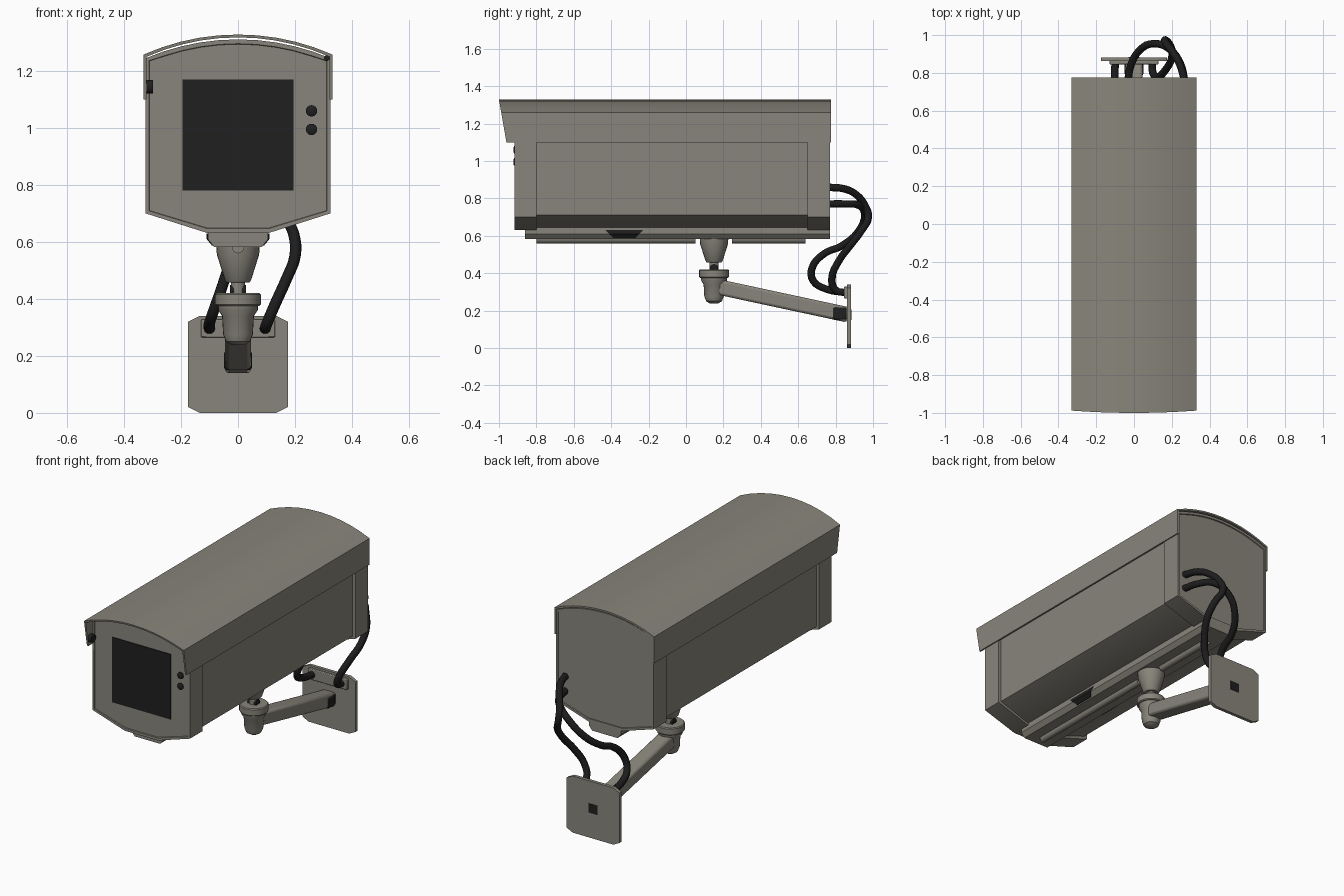
import bpy, bmesh, math
from mathutils import Vector, Matrix

if "Cube" in bpy.data.objects:
    bpy.data.objects.remove(bpy.data.objects["Cube"])


def material(name, rgb):
    m = bpy.data.materials.new(name)
    m.diffuse_color = (*rgb, 1)
    m.use_nodes = True
    m.node_tree.nodes["Principled BSDF"].inputs["Base Color"].default_value = m.diffuse_color
    return m


GREY = material("warm_grey_metal", (0.25, 0.235, 0.20))
BLACK = material("black_glass", (0.014, 0.014, 0.014))
RUBBER = material("black_rubber", (0.012, 0.012, 0.012))


def finish(name, bm, mat, bevel=0.0, angle=35):
    bmesh.ops.recalc_face_normals(bm, faces=bm.faces)
    me = bpy.data.meshes.new(name)
    bm.to_mesh(me)
    bm.free()
    me.materials.append(mat)
    ob = bpy.data.objects.new(name, me)
    bpy.context.collection.objects.link(ob)
    bpy.ops.object.select_all(action='DESELECT')
    ob.select_set(True)
    bpy.context.view_layer.objects.active = ob
    if bevel:
        b = ob.modifiers.new("bevel", 'BEVEL')
        b.width, b.segments, b.limit_method = bevel, 2, 'ANGLE'
    bpy.ops.object.shade_smooth_by_angle(angle=math.radians(angle))
    return ob


def prism_bm(pts, y0, y1):
    """Extrude an x-z outline from y0 to y1."""
    bm = bmesh.new()
    a = [bm.verts.new((x, y0, z)) for x, z in pts]
    b = [bm.verts.new((x, y1, z)) for x, z in pts]
    n = len(pts)
    ends = [bm.faces.new(a), bm.faces.new(b)]
    for i in range(n):
        bm.faces.new((a[i], a[(i + 1) % n], b[(i + 1) % n], b[i]))
    return bm, ends


def prism(name, pts, y0, y1, mat, bevel=0.0):
    return finish(name, prism_bm(pts, y0, y1)[0], mat, bevel)


def box(name, lo, hi, mat, bevel=0.0):
    return prism(name, [(lo[0], lo[2]), (hi[0], lo[2]), (hi[0], hi[2]), (lo[0], hi[2])],
                 lo[1], hi[1], mat, bevel)


def lathe(name, profile, at, mat, rot=None, seg=24):
    """Spin (radius, height) pairs about z, then rotate and place."""
    bm = bmesh.new()
    rings = []
    for r, z in profile:
        rings.append([bm.verts.new((r * math.cos(2 * math.pi * i / seg),
                                    r * math.sin(2 * math.pi * i / seg), z)) for i in range(seg)])
    for p, q in zip(rings, rings[1:]):
        for i in range(seg):
            j = (i + 1) % seg
            bm.faces.new((p[i], p[j], q[j], q[i]))
    bm.faces.new(rings[0])
    bm.faces.new(rings[-1])
    m = Matrix.Translation(at) @ (rot or Matrix())
    bmesh.ops.transform(bm, matrix=m, verts=bm.verts)
    return finish(name, bm, mat)


def arch(hw, spring, rise, n=10):
    """Arc points from +hw to -hw."""
    R = (hw * hw + rise * rise) / (2 * rise)
    t = math.asin(hw / R)
    return [(R * math.sin(t - 2 * t * i / n), spring + rise - R + R * math.cos(t - 2 * t * i / n))
            for i in range(n + 1)]


def shell_outline(hw, z_side, z_bottom):
    """Housing outline: flat bottom, sloped corners, arched top."""
    return [(-hw, z_side), (-0.11, z_bottom), (0.11, z_bottom), (hw, z_side)] + arch(hw, 1.245, 0.066)


ALONG_X = Matrix.Rotation(math.pi / 2, 4, 'Y')
ALONG_Y = Matrix.Rotation(math.pi / 2, 4, 'X')

# sun hood: thin arched shell with a raked front edge
outer = [(0.331, 1.10)] + arch(0.331, 1.258, 0.07) + [(-0.331, 1.10)]
inner = [(-0.321, 1.10)] + arch(0.321, 1.25, 0.068)[::-1] + [(0.321, 1.10)]
bm, _ = prism_bm(outer + inner, -1.0, 0.775)
for v in bm.verts:
    if v.co.y < 0:
        v.co.y = -1.0 + (1.328 - v.co.z) * 0.175
finish("sun_hood", bm, GREY)

# main housing between the end collars
prism("housing", shell_outline(0.306, 0.712, 0.645), -0.82, 0.67, GREY)

# end collars, each with a slightly recessed end face
for name, y0, y1, face in (("front_collar", -0.918, -0.80, 0), ("back_collar", 0.65, 0.77, 1)):
    bm, ends = prism_bm(shell_outline(0.324, 0.70, 0.632), y0, y1)
    bmesh.ops.recalc_face_normals(bm, faces=bm.faces)
    bmesh.ops.inset_region(bm, faces=[ends[face]], thickness=0.015, depth=0)
    bmesh.ops.inset_region(bm, faces=[ends[face]], thickness=0.002, depth=-0.006)
    finish(name, bm, GREY)

# window and sensor dots on the front
box("front_window", (-0.195, -0.917, 0.78), (0.195, -0.909, 1.17), BLACK)
for z in (1.06, 0.995):
    lathe("sensor_dot", [(0.02, -0.008), (0.02, 0.006), (0.012, 0.011)],
          (0.258, -0.912, z), BLACK, ALONG_Y, 16)

# hood screws
lathe("hood_screw", [(0.024, -0.012), (0.024, 0.012)], (-0.31, -0.945, 1.145), BLACK, ALONG_X, 12)
lathe("hood_pin", [(0.01, -0.005), (0.01, 0.005)], (0.312, -0.93, 1.245), BLACK, ALONG_Y, 10)

# underside rail, two bead strips and dark latches
prism("bottom_rail", [(-0.106, 0.65), (-0.106, 0.61), (-0.084, 0.583),
                      (0.084, 0.583), (0.106, 0.61), (0.106, 0.65)], -0.86, 0.77, GREY)
for y0, y1 in ((-0.80, 0.05), (0.245, 0.64)):
    bead = [(0.022 * math.cos(math.pi * i / 8), 0.584 - 0.024 * math.sin(math.pi * i / 8))
            for i in range(9)]
    prism("rail_bead", bead, y0, y1, GREY)
for s in (-1, 1):
    bm = bmesh.new()
    loops = []
    for dx in (0.0, 0.006):
        loops.append([bm.verts.new((s * (x + dx), y, z)) for x, y, z in
                      ((0.104, -0.43, 0.63), (0.104, -0.23, 0.63),
                       (0.104, -0.25, 0.61), (0.086, -0.27, 0.588),
                       (0.086, -0.39, 0.588), (0.104, -0.41, 0.61))])
    a, b = loops
    for lp in loops:
        bm.faces.new((lp[0], lp[1], lp[2], lp[5]))
        bm.faces.new((lp[5], lp[2], lp[3], lp[4]))
    for i in range(6):
        j = (i + 1) % 6
        bm.faces.new((a[i], a[j], b[j], b[i]))
    finish("rail_latch", bm, BLACK)

# swivel joint: upper cone, neck, bolt and lower cup
JY = 0.15
lathe("swivel_cone", [(0.04, 0.458), (0.046, 0.466), (0.074, 0.555), (0.077, 0.59)], (0, JY, 0), GREY)
lathe("swivel_neck", [(0.025, 0.40), (0.025, 0.47)], (0, JY, 0), GREY, seg=16)
lathe("swivel_bolt", [(0.021, -0.028), (0.021, 0.028)], (0, JY, 0.428), BLACK, ALONG_X, 12)
lathe("swivel_ring", [(0.075, 0.375), (0.08, 0.38), (0.08, 0.415), (0.075, 0.42)], (0, JY, 0), GREY)
lathe("swivel_cup", [(0.022, 0.238), (0.042, 0.25), (0.052, 0.275), (0.056, 0.34),
                     (0.07, 0.362), (0.07, 0.38)], (0, JY, 0), GREY)

# support arm sloping down to the wall
bm = bmesh.new()
start, end = Vector((0, 0.16, 0.329)), Vector((0, 0.868, 0.177))
bmesh.ops.create_cube(bm, size=1)
bmesh.ops.scale(bm, vec=(0.09, (end - start).length, 0.082), verts=bm.verts)
d = end - start
bmesh.ops.transform(bm, verts=bm.verts, matrix=Matrix.Translation((start + end) / 2)
                    @ Matrix.Rotation(math.atan2(d.z, d.y), 4, 'X'))
finish("support_arm", bm, GREY, 0.014)
box("arm_pad", (-0.049, 0.785, 0.15), (0.049, 0.86, 0.218), BLACK, 0.01)

# wall plate with clipped corners, dark rear socket, cable bracket
W, H = 0.175, 0.34
prism("wall_plate", [(-W + 0.04, 0), (W - 0.04, 0), (W, 0.02), (W, H - 0.02), (W - 0.04, H),
                     (-W + 0.04, H), (-W, H - 0.02), (-W, 0.02)], 0.862, 0.882, GREY)
box("rear_socket", (-0.03, 0.878, 0.15), (0.03, 0.884, 0.205), BLACK)
box("cable_bracket", (-0.13, 0.845, 0.265), (0.13, 0.864, 0.328), GREY, 0.004)


# two rubber cables looping from the bracket to the back of the housing
def cable(name, pts):
    cu = bpy.data.curves.new(name, 'CURVE')
    cu.dimensions = '3D'
    cu.bevel_depth, cu.bevel_resolution, cu.resolution_u = 0.02, 3, 4
    cu.use_fill_caps = True
    sp = cu.splines.new('BEZIER')
    sp.bezier_points.add(len(pts) - 1)
    for p, co in zip(sp.bezier_points, pts):
        p.co = co
        p.handle_left_type = p.handle_right_type = 'AUTO'
    cu.materials.append(RUBBER)
    ob = bpy.data.objects.new(name, cu)
    bpy.context.collection.objects.link(ob)
    bpy.ops.object.select_all(action='DESELECT')
    ob.select_set(True)
    bpy.context.view_layer.objects.active = ob
    bpy.ops.object.convert(target='MESH')
    bpy.ops.object.shade_smooth_by_angle(angle=math.radians(50))


cable("left_cable", [(-0.10, 0.86, 0.295), (-0.10, 0.75, 0.315), (-0.085, 0.68, 0.36),
                     (-0.06, 0.675, 0.43), (-0.035, 0.74, 0.505), (-0.02, 0.83, 0.545),
                     (0.03, 0.92, 0.62), (0.11, 0.955, 0.71), (0.19, 0.925, 0.763),
                     (0.245, 0.85, 0.77), (0.27, 0.75, 0.77)])
cable("right_cable", [(0.095, 0.86, 0.295), (0.10, 0.80, 0.31), (0.125, 0.78, 0.37),
                      (0.17, 0.82, 0.47), (0.20, 0.88, 0.55), (0.195, 0.94, 0.63),
                      (0.165, 0.975, 0.70), (0.17, 0.955, 0.765), (0.205, 0.91, 0.82),
                      (0.24, 0.85, 0.85), (0.27, 0.75, 0.86)])
